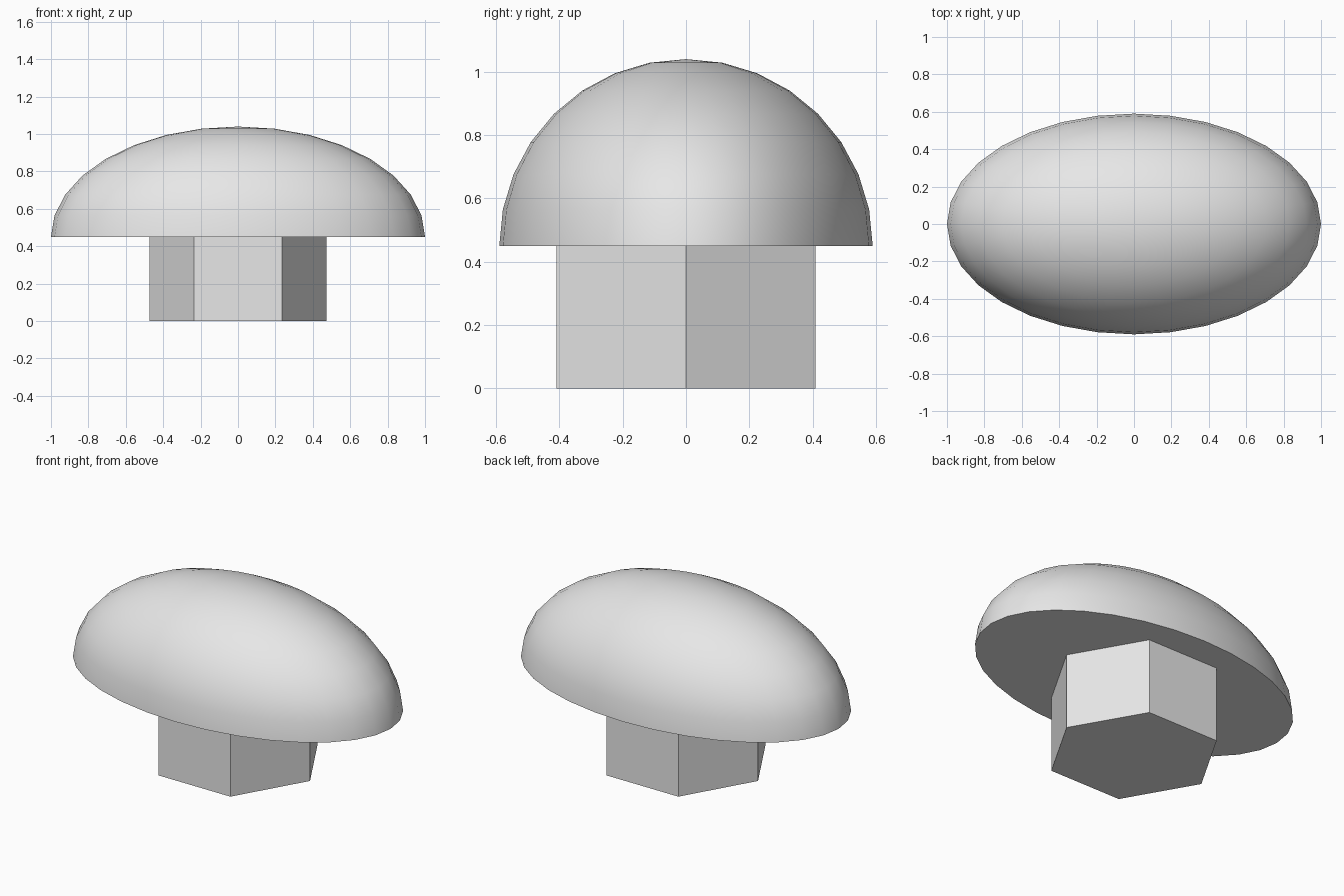
import bpy
import bmesh
import math
from mathutils import Matrix

cube = bpy.data.objects.get("Cube")
if cube:
    bpy.data.objects.remove(cube, do_unlink=True)

BASE = 0.45      # height of the stem and underside of the dome
HALF_DEPTH = 0.59

grey = bpy.data.materials.new("light grey")
grey.use_nodes = True
grey.diffuse_color = (0.8, 0.8, 0.8, 1)
grey.node_tree.nodes["Principled BSDF"].inputs["Base Color"].default_value = (0.8, 0.8, 0.8, 1)


def add_part(name, bm):
    bmesh.ops.recalc_face_normals(bm, faces=bm.faces)
    mesh = bpy.data.meshes.new(name)
    bm.to_mesh(mesh)
    bm.free()
    mesh.materials.append(grey)
    obj = bpy.data.objects.new(name, mesh)
    bpy.context.collection.objects.link(obj)
    return obj


# Dome: upper half of a stretched sphere, closed underneath
bm = bmesh.new()
bmesh.ops.create_uvsphere(bm, u_segments=32, v_segments=16, radius=1)
bmesh.ops.bisect_plane(bm, geom=bm.verts[:] + bm.edges[:] + bm.faces[:], dist=0.0001,
                       plane_co=(0, 0, 0), plane_no=(0, 0, 1), clear_inner=True)
rim = [e for e in bm.edges if e.is_boundary]
bmesh.ops.edgeloop_fill(bm, edges=rim)
bm.transform(Matrix.Translation((0, 0, BASE)) @ Matrix.Diagonal((1, HALF_DEPTH, HALF_DEPTH, 1)))
dome = add_part("dome_cap", bm)
bpy.ops.object.select_all(action="DESELECT")
dome.select_set(True)
bpy.context.view_layer.objects.active = dome
bpy.ops.object.shade_smooth_by_angle(angle=math.radians(40))

# Stem: flat-sided hexagonal prism with corners on the x axis
bm = bmesh.new()
bmesh.ops.create_cone(bm, cap_ends=True, segments=6, radius1=0.472, radius2=0.472, depth=BASE)
bm.verts.ensure_lookup_table()
corner = bm.verts[0].co
turn = -math.atan2(corner.y, corner.x)
bm.transform(Matrix.Translation((0, 0, BASE / 2)) @ Matrix.Rotation(turn, 4, "Z"))
add_part("hexagonal_stem", bm)
